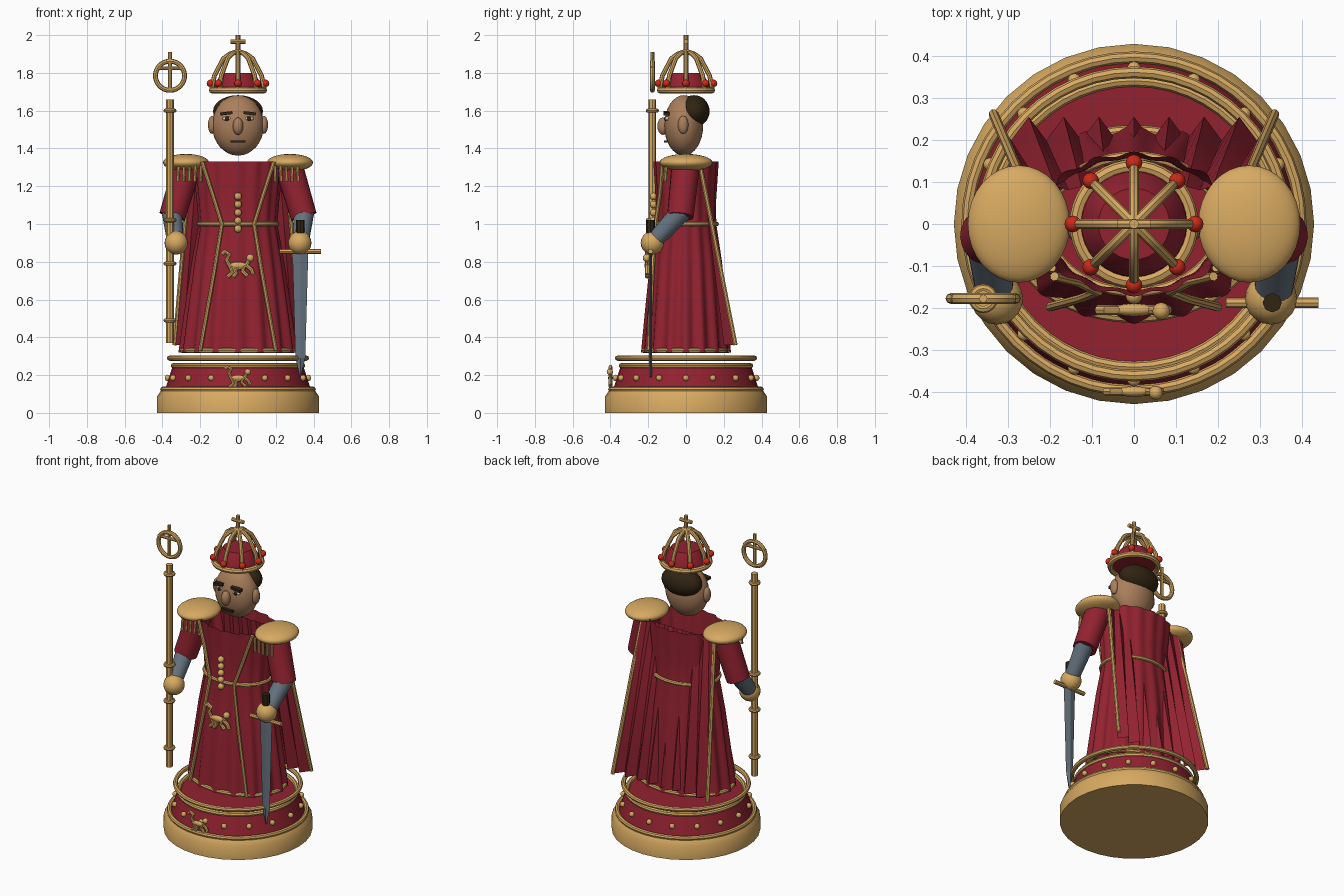
import bpy, bmesh, math
from mathutils import Vector

if "Cube" in bpy.data.objects:
    bpy.data.objects.remove(bpy.data.objects["Cube"])

def material(name, rgb):
    m = bpy.data.materials.new(name)
    m.diffuse_color = (*rgb, 1)
    m.use_nodes = True
    m.node_tree.nodes["Principled BSDF"].inputs["Base Color"].default_value = m.diffuse_color
    return m

GOLD = material("gold", (0.68, 0.40, 0.12))
RED = material("crimson cloth", (0.29, 0.016, 0.030))
SKIN = material("skin", (0.40, 0.21, 0.105))
HAIR = material("dark brown", (0.03, 0.018, 0.006))
STEEL = material("steel blue", (0.13, 0.17, 0.21))
GEM = material("bright red", (0.62, 0.022, 0.008))
WHITE = material("eye white", (0.6, 0.55, 0.48))

def smooth(ob, mat, angle=40):
    bpy.ops.object.select_all(action='DESELECT')
    bpy.context.view_layer.objects.active = ob
    ob.select_set(True)
    ob.data.materials.clear()
    ob.data.materials.append(mat)
    bpy.ops.object.shade_smooth_by_angle(angle=math.radians(angle))
    return ob

def mesh(name, verts, faces, mat, angle=40):
    me = bpy.data.meshes.new(name)
    me.from_pydata(verts, [], faces)
    ob = bpy.data.objects.new(name, me)
    bpy.context.collection.objects.link(ob)
    return smooth(ob, mat, angle)

def loft(name, rings, mat, closed=True, caps=False, angle=40):
    n = len(rings[0])
    verts = [v for r in rings for v in r]
    faces = [(i*n+j, i*n+(j+1) % n, (i+1)*n+(j+1) % n, (i+1)*n+j)
             for i in range(len(rings)-1) for j in range(n if closed else n-1)]
    if caps:
        faces += [tuple(range(n))[::-1], tuple(range((len(rings)-1)*n, len(rings)*n))]
    return mesh(name, verts, faces, mat, angle)

def ellipse(rx, ry, z, n=32, c=(0, 0)):
    return [(c[0]+rx*math.cos(math.tau*i/n), c[1]+ry*math.sin(math.tau*i/n), z) for i in range(n)]

def lathe(name, profile, mat, n=32):
    return loft(name, [ellipse(r, r, z, n) for r, z in profile], mat, caps=True)

def tube(name, paths, r, mat, closed=False):
    cu = bpy.data.curves.new(name, 'CURVE')
    cu.dimensions, cu.bevel_depth, cu.bevel_resolution, cu.use_fill_caps = '3D', r, 2, True
    for pts in paths:
        s = cu.splines.new('POLY')
        s.points.add(len(pts)-1)
        for p, q in zip(s.points, pts):
            p.co = (*q, 1)
        s.use_cyclic_u = closed
    ob = bpy.data.objects.new(name, cu)
    bpy.context.collection.objects.link(ob)
    bpy.ops.object.select_all(action='DESELECT')
    bpy.context.view_layer.objects.active = ob
    ob.select_set(True)
    bpy.ops.object.convert(target='MESH')
    return smooth(bpy.context.object, mat)

def ball(name, c, r, mat, seg=20):
    bpy.ops.mesh.primitive_uv_sphere_add(segments=seg, ring_count=seg//2, location=c)
    ob = bpy.context.object
    ob.name = name
    ob.scale = r if isinstance(r, tuple) else (r, r, r)
    return smooth(ob, mat, 60)

def box(name, c, size, mat, tilt=0):
    bpy.ops.mesh.primitive_cube_add(size=1, location=c, rotation=(0, tilt, 0))
    ob = bpy.context.object
    ob.name, ob.scale = name, size
    return smooth(ob, mat)

def limb(name, a, b, ra, rb, mat):
    a, b = Vector(a), Vector(b)
    q = (b-a).to_track_quat('Z', 'Y')
    rings = [[tuple(p + q @ Vector(v)) for v in ellipse(r, r, 0, 20)] for p, r in ((a, ra), (b, rb))]
    return loft(name, rings, mat, caps=True)

def emblem(name, c, s):
    # small heraldic beast made of short rounded strokes
    strokes = [[(-.045, .0), (0, -.015), (.045, .005)], [(.045, .005), (.06, .03)],
               [(-.045, 0), (-.03, -.035), (-.055, -.06)], [(-.02, -.01), (-.01, -.04), (-.025, -.06)],
               [(.03, 0), (.025, -.03), (.05, -.055)], [(.045, 0), (.07, -.02), (.08, -.045)],
               [(-.045, 0), (-.06, .03), (-.045, .06), (-.07, .075), (-.085, .06)]]
    tube(name, [[(c[0]+x*s, c[1], c[2]+z*s) for x, z in p] for p in strokes], .012*s, GOLD)
    ball(name+"_body", c, (.05*s, .016*s, .02*s), GOLD, 12)
    ball(name+"_head", (c[0]+.065*s, c[1]-.003, c[2]+.04*s), .021*s, GOLD, 12)

# Pedestal
lathe("pedestal_foot", [(.43, 0), (.43, .085), (.41, .115)], GOLD)
lathe("pedestal_drum", [(.39, .11), (.345, .25)], RED)
for i, (r, z) in enumerate(((.398, .125), (.342, .25), (.362, .29))):
    tube(f"pedestal_ring_{i}", [ellipse(r, r, z, 48)], .014, GOLD, True)
for i in range(16):
    a = math.tau*i/16
    ball(f"pedestal_stud_{i}", (.372*math.cos(a), .372*math.sin(a), .185), .017, GOLD, 10)
emblem("pedestal_beast", (0, -.40, .185), .8)

# Fluted robe: hem, skirt, waist, chest, open collar
def flute_ring(rx, ry, z, amp, n=128, folds=16):
    out = []
    for i in range(n):
        a = math.tau*i/n
        k = 1 + amp*math.cos(folds*a)
        out.append((rx*k*math.cos(a), ry*k*math.sin(a), z))
    return out

loft("robe", [flute_ring(*r) for r in ((.302, .228, .32, .045), (.272, .208, .55, .04), (.238, .185, .8, .03),
     (.205, .158, 1.0, .015), (.215, .157, 1.12, .015), (.235, .168, 1.33, .03))], RED)
tube("hem_trim", [ellipse(.297, .223, .33, 48)], .013, GOLD, True)
tube("belt", [ellipse(.207, .162, 1.0, 48)], .012, GOLD, True)
for s in (-1, 1):
    tube(f"robe_trim_{s}", [[(s*.19, -.125, 1.33), (s*.135, -.138, 1.16), (s*.085, -.162, 1.0),
         (s*.125, -.178, .75), (s*.2, -.198, .33)]], .011, GOLD)
for i in range(5):
    ball(f"button_{i}", (0, -.172, 1.146-.043*i), .02, GOLD, 12)
emblem("robe_beast", (0, -.205, .78), 1)

# Pleated cape with gold edges
pleats = 32
rows = []
for t in (0, .33, .66, 1):
    half, y, amp = .25+.085*t, .085+.143*t, .004+.024*t
    rows.append([((2*i/pleats-1)*half, y+amp*(1, 0, -1, 0)[i % 4], 1.31-.95*t) for i in range(pleats+1)])
loft("cape", rows, RED, closed=False, angle=25)
for s in (-1, 1):
    tube(f"cape_edge_{s}", [[(s*.255, .075, 1.31), (s*.335, .262, .36)]], .012, GOLD)

# Arms, hands and epaulettes
for s in (-1, 1):
    limb(f"sleeve_{s}", (s*.265, 0, 1.32), (s*.348, -.03, 1.04), .075, .07, RED)
    limb(f"forearm_{s}", (s*.35, -.02, 1.07), (s*.333, -.16, .92), .055, .045, STEEL)
    ball(f"hand_{s}", (s*.327, -.178, .90), .062, GOLD)
    ball(f"epaulette_{s}", (s*.275, 0, 1.325), (.122, .14, .046), GOLD, 32)
    for i in range(5):
        x, y = .195+.03*i, -.105-.006*math.sin(math.pi*i/4)
        tube(f"fringe_{s}_{i}", [[(s*x, y, 1.31), (s*(x+.003), y-.005, 1.225)]], .009, GOLD)

# Staff with ring and cross head
sx, sy = -.36, -.178
tube("staff", [[(sx, sy, .37), (sx, sy, 1.66)]], .02, GOLD)
for i, z in enumerate((.49, .79, 1.02, 1.6)):
    tube(f"staff_collar_{i}", [ellipse(.024, .024, z, 16, (sx, sy))], .011, GOLD, True)
tube("staff_ring", [[(sx+x, sy, 1.785+y) for x, y, _ in ellipse(.077, .077, 0)]], .013, GOLD, True)
tube("staff_cross", [[(sx, sy, 1.70), (sx, sy, 1.91)], [(sx-.077, sy, 1.825), (sx+.077, sy, 1.825)]], .01, GOLD)

# Sword
wx, wy = .33, -.188
tube("sword_grip", [[(wx, wy, .86), (wx, wy, 1.022)]], .023, HAIR)
tube("sword_guard", [[(wx-.11, wy, .855), (wx+.11, wy, .855)]], .013, GOLD)
loft("sword_blade", [[(wx+w, wy, z), (wx, wy+.008, z), (wx-w, wy, z), (wx, wy-.008, z)]
     for w, z in ((.002, .19), (.026, .29), (.042, .85))], STEEL, caps=True, angle=10)

# Head
ball("head", (0, -.012, 1.522), (.137, .103, .16), SKIN, 32)
ball("hair", (0, .042, 1.597), (.132, .083, .085), HAIR, 28)
ball("nose", (0, -.122, 1.518), (.028, .03, .046), SKIN, 16)
box("mouth", (0, -.106, 1.437), (.08, .02, .012), HAIR)
for s in (-1, 1):
    ball(f"ear_{s}", (s*.137, -.015, 1.525), (.022, .028, .048), SKIN, 16)
    box(f"brow_{s}", (s*.062, -.103, 1.586), (.065, .03, .016), HAIR, s*.12)
    ball(f"eye_{s}", (s*.058, -.098, 1.558), (.026, .014, .012), WHITE, 14)
    ball(f"pupil_{s}", (s*.058, -.108, 1.558), (.012, .008, .012), HAIR, 12)

# Crown
tube("crown_rim", [ellipse(.137, .137, 1.708, 40)], .017, GOLD, True)
lathe("crown_cap", [(.128, 1.705), (.125, 1.74), (.085, 1.80)], RED)
arches = []
for i in range(8):
    c, s = math.cos(math.tau*i/8), math.sin(math.tau*i/8)
    arches.append([(r*c, r*s, z) for r, z in ((.14, 1.71), (.125, 1.785), (.078, 1.875), (.045, 1.9), (0, 1.915))])
    ball(f"crown_gem_{i}", (.146*c, .146*s, 1.745), .02, GEM, 12)
tube("crown_arches", arches, .0125, GOLD)
tube("crown_cross", [[(0, 0, 1.9), (0, 0, 2.0)], [(-.04, 0, 1.966), (.04, 0, 1.966)]], .012, GOLD)
